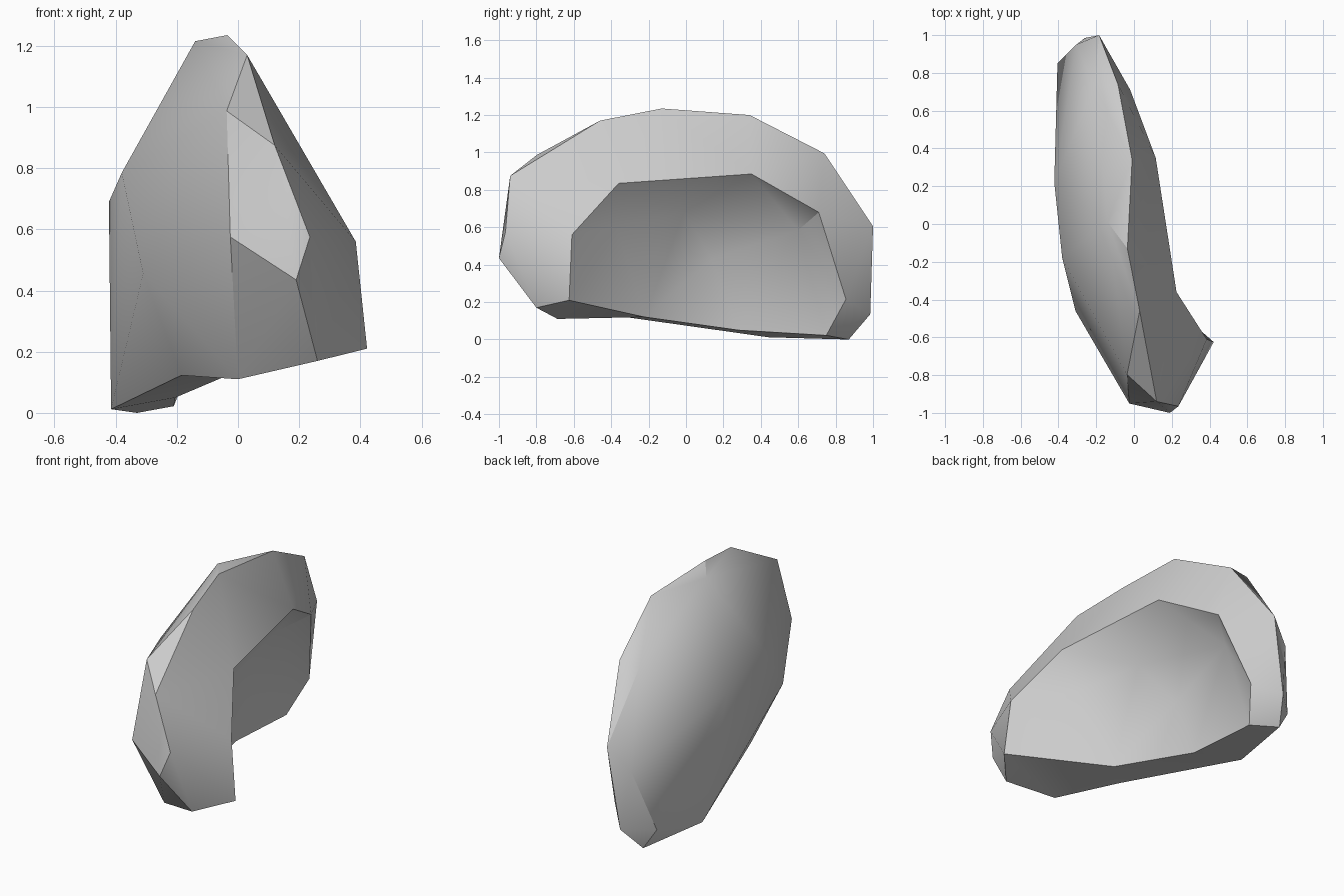
import bpy
import bmesh
import math
from mathutils import Vector

cube = bpy.data.objects.get("Cube")
if cube:
    bpy.data.objects.remove(cube, do_unlink=True)

stone = bpy.data.materials.new("plain_grey")
stone.use_nodes = True
grey = (0.6, 0.6, 0.6, 1)
stone.diffuse_color = grey
stone.node_tree.nodes["Principled BSDF"].inputs["Base Color"].default_value = grey

bm = bmesh.new()
core = Vector((-.15, 0, .5))


def path(*points):
    return [bm.verts.new(p) for p in points]


def shorter(a, a_next, b, b_next):
    return (a_next.co - b.co).length < (b_next.co - a.co).length


def convex(a, a_next, b, b_next):
    """True if the diagonal a_next-b folds the quad outward from the core."""
    normal = (a_next.co - a.co).cross(b.co - a.co)
    return normal.dot(b_next.co - a.co) * normal.dot(core - a.co) >= 0


def bridge(a, b, rule=shorter):
    """Join two open paths with triangles, picking each diagonal by the rule."""
    i = j = 0
    while i < len(a) - 1 or j < len(b) - 1:
        if j == len(b) - 1:
            step_a = True
        elif i == len(a) - 1:
            step_a = False
        else:
            step_a = rule(a[i], a[i + 1], b[j], b[j + 1])
        if step_a:
            bm.faces.new((a[i], a[i + 1], b[j]))
            i += 1
        else:
            bm.faces.new((a[i], b[j + 1], b[j]))
            j += 1


# Crest: from the front tip over the top and down the back
crest = path((.19, -1, .435), (.235, -.965, .575), (.12, -.94, .875),
             (.03, -.46, 1.17), (-.035, -.13, 1.235), (-.01, .34, 1.2),
             (-.085, .74, .995), (-.185, 1, .605), (-.26, .985, .135),
             (-.33, .87, 0))

# Ridge: where the crest turns into the bulging outer side
ridge = path((-.025, -.95, .575), (-.037, -.797, .987), (-.14, .01, 1.215),
             (-.21, .73, .985), (-.305, .95, .48), (-.405, .85, .12))

# Belly: the widest points of the outer side
belly = path((-.31, -.46, .455), (-.38, -.18, .785), (-.422, .22, .69))

# Base: outer edge of the underside
base = path((0, -.687, .11), (-.185, -.345, .123), (-.415, .44, .012))

# Lip: edge of the hollow, starting at the front foot
lip = path((.26, -.8, .17), (.422, -.625, .21), (.385, -.61, .56),
           (.225, -.36, .835), (.115, .35, .885), (-.02, .71, .68),
           (-.134, .855, .215), (-.21, .75, .022))

# Sill: lower edge of the hollow; hollow: its deepest points
sill = path((-.04, -.22, .12), (-.205, .28, .05))
hollow = path((.13, -.37, .6), (-.04, -.01, .68), (-.19, .135, .43),
              (-.165, .6, .585))

foot, toe, heel = lip[0], lip[1], lip[-1]
under = [toe] + sill + [heel]

bridge(crest, lip)
bridge(crest[:1] + crest[2:], ridge, convex)
bridge(ridge, belly, convex)
bridge(belly[:1], base)
bridge(belly, base[-1:])
bridge(base + [crest[-1]], [foot] + under)
bridge(under, hollow)
bridge(hollow[:2] + hollow[3:], lip[2:-1])

# Caps at the ends of the strips and in the hollow
for corner in (crest[:3], hollow[1:], (crest[0], ridge[0], base[0]),
               (ridge[0], belly[0], base[0]), (crest[0], base[0], foot),
               (ridge[-1], belly[-1], base[-1]), (ridge[-1], base[-1], crest[-1]),
               (toe, lip[2], hollow[0]), (lip[-2], heel, hollow[-1])):
    bm.faces.new(corner)

# Crisp edges around the front plate
for end in (ridge[1], base[0], crest[0]):
    bm.edges.get((ridge[0], end)).smooth = False

bmesh.ops.recalc_face_normals(bm, faces=bm.faces[:])
mesh = bpy.data.meshes.new("curved_shell")
bm.to_mesh(mesh)
bm.free()
mesh.materials.append(stone)

shell = bpy.data.objects.new("curved_shell", mesh)
bpy.context.collection.objects.link(shell)
bpy.context.view_layer.objects.active = shell
shell.select_set(True)
bpy.ops.object.shade_smooth_by_angle(angle=math.radians(32))
